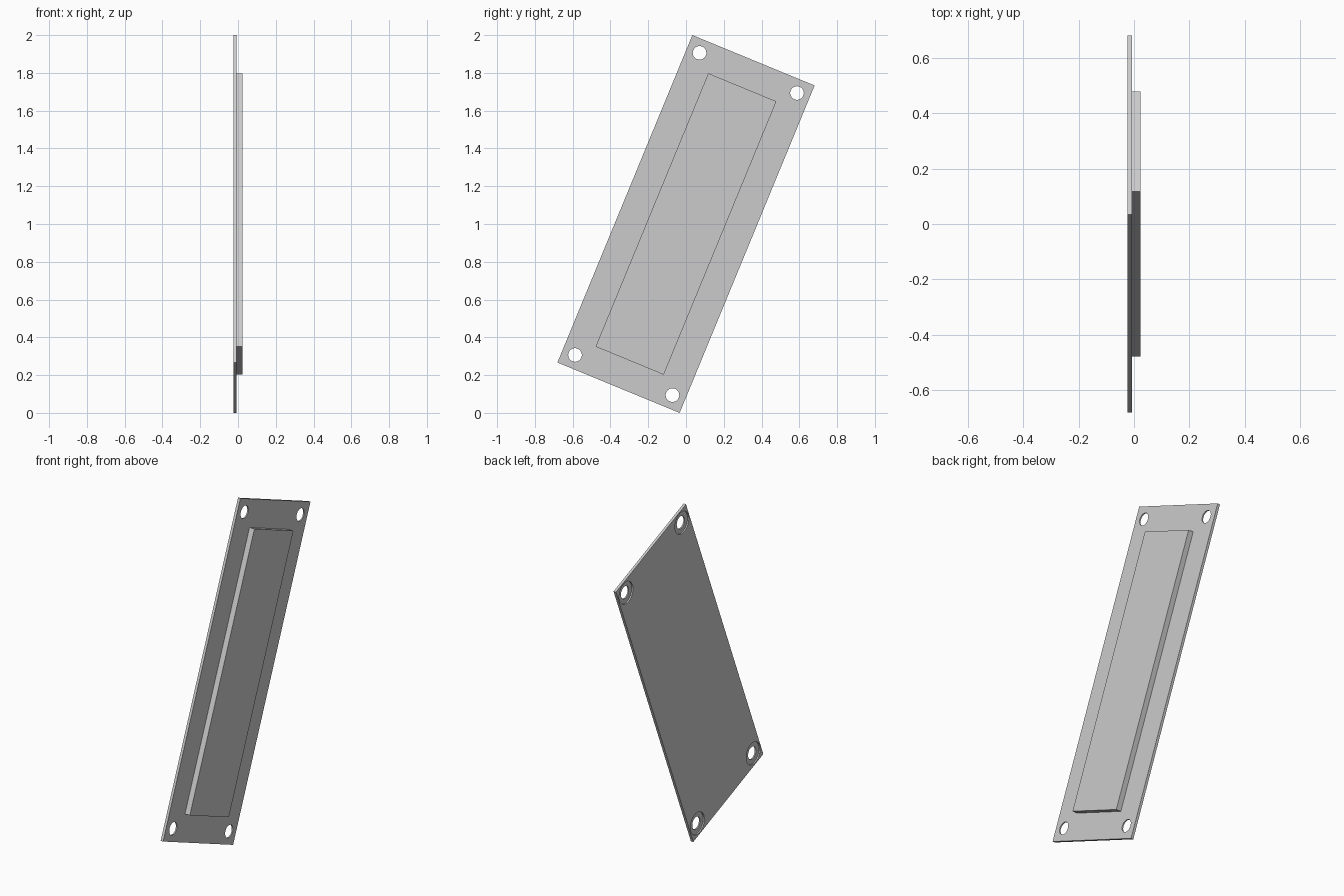
import bpy
import math
from mathutils import Matrix

cube = bpy.data.objects.get("Cube")
if cube:
    bpy.data.objects.remove(cube, do_unlink=True)

TILT = Matrix.Translation((0, 0, 1)) @ Matrix.Rotation(math.radians(-22.4), 4, 'X')
BACK, SEAM, FRONT = -0.0235, -0.008, 0.0235

grey = bpy.data.materials.new("plain_grey")
grey.use_nodes = True
colour = (0.6, 0.6, 0.6, 1)
grey.diffuse_color = colour
grey.node_tree.nodes["Principled BSDF"].inputs["Base Color"].default_value = colour


def slab(name, x0, x1, width, length):
    """Flat box between x0 and x1, laid in the tilted frame."""
    bpy.ops.mesh.primitive_cube_add(size=1)
    ob = bpy.context.object
    ob.name = name
    ob.data.transform(TILT @ Matrix.Translation(((x0 + x1) / 2, 0, 0))
                      @ Matrix.Diagonal((x1 - x0, width, length, 1)))
    ob.data.materials.append(grey)
    return ob


def bore(target, x0, x1, y, z, radius):
    """Cut a round hole along x through the target."""
    bpy.ops.mesh.primitive_cylinder_add(vertices=48, radius=radius, depth=x1 - x0)
    cutter = bpy.context.object
    cutter.name = "hole_cutter"
    cutter.hide_render = True
    cutter.data.transform(TILT @ Matrix.Translation(((x0 + x1) / 2, y, z))
                          @ Matrix.Rotation(math.pi / 2, 4, 'Y'))
    cutter.data.materials.append(grey)
    mod = target.modifiers.new("hole", 'BOOLEAN')
    mod.operation = 'DIFFERENCE'
    mod.solver = 'EXACT'
    mod.object = cutter
    bpy.context.view_layer.objects.active = target
    bpy.ops.object.modifier_apply(modifier=mod.name)
    bpy.data.objects.remove(cutter, do_unlink=True)


# Mounting plate with a counterbored screw hole in each corner
plate = slab("mounting_plate", BACK, SEAM, 0.70, 1.875)
for sy in (-1, 1):
    for sz in (-1, 1):
        y, z = sy * 0.279, sz * 0.865
        bore(plate, BACK - 0.02, BACK + 0.008, y, z, 0.064)
        bore(plate, BACK - 0.02, SEAM + 0.02, y, z, 0.036)

# Raised block on the +x face
slab("raised_block", SEAM, FRONT, 0.39, 1.565)

bpy.ops.object.select_all(action='DESELECT')
plate.select_set(True)
bpy.context.view_layer.objects.active = plate
bpy.ops.object.shade_smooth_by_angle(angle=math.radians(30))
